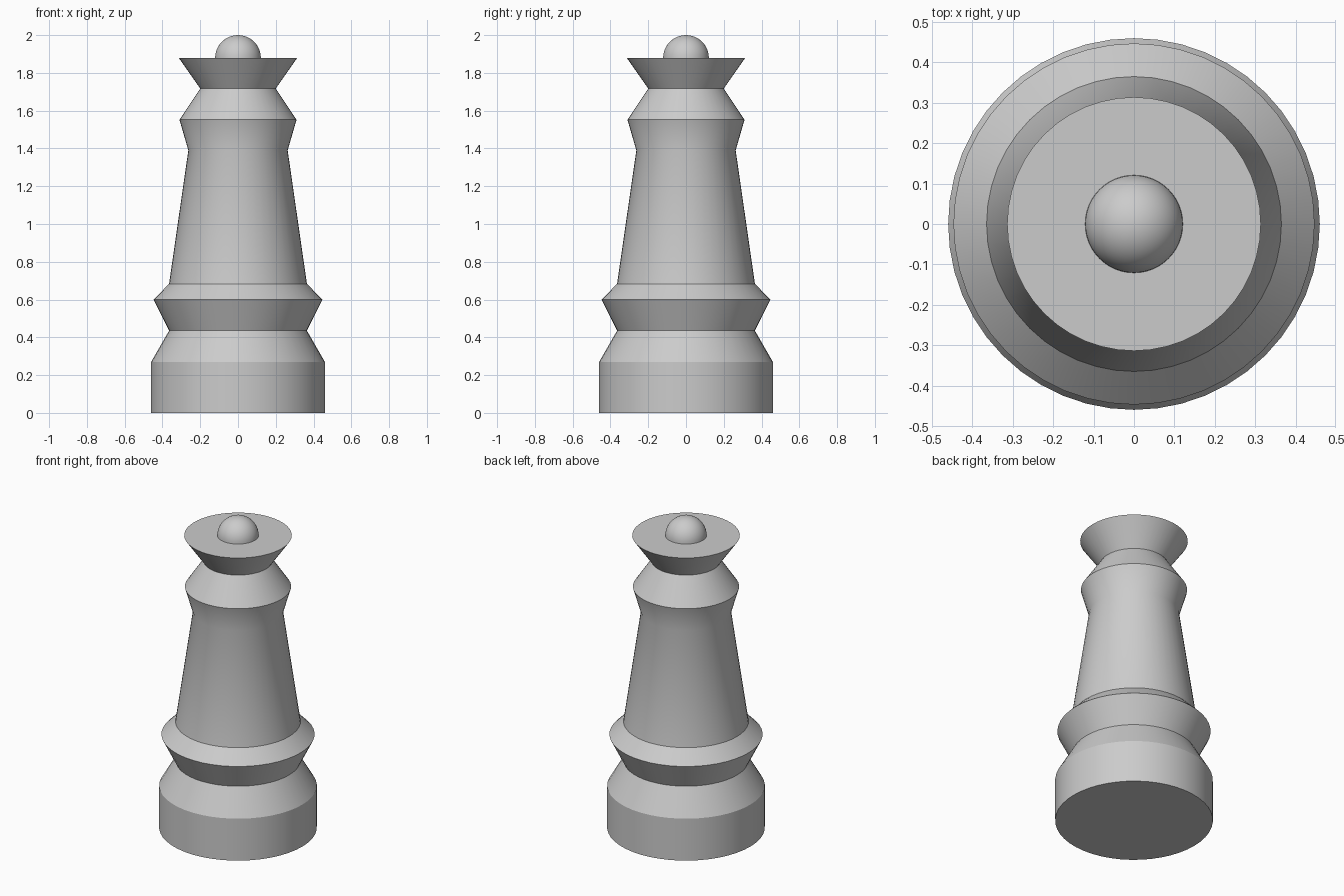
import bpy, bmesh, math

default = bpy.data.objects.get("Cube")
if default:
    bpy.data.objects.remove(default, do_unlink=True)

SEGMENTS = 48

# Single plain grey
grey = bpy.data.materials.new("plain grey")
grey.use_nodes = True
colour = (0.6, 0.6, 0.6, 1)
grey.diffuse_color = colour
grey.node_tree.nodes["Principled BSDF"].inputs["Base Color"].default_value = colour


def lathe(name, profile):
    """Spin a (radius, height) profile around z; zero radius closes an end."""
    bm = bmesh.new()
    verts = [bm.verts.new((r, 0, z)) for r, z in profile]
    edges = [bm.edges.new(pair) for pair in zip(verts, verts[1:])]
    bmesh.ops.spin(bm, geom=verts + edges, axis=(0, 0, 1), cent=(0, 0, 0),
                   angle=math.tau, steps=SEGMENTS)
    bmesh.ops.remove_doubles(bm, verts=bm.verts, dist=0.0005)
    bmesh.ops.recalc_face_normals(bm, faces=bm.faces)
    mesh = bpy.data.meshes.new(name)
    bm.to_mesh(mesh)
    bm.free()
    mesh.materials.append(grey)
    obj = bpy.data.objects.new(name, mesh)
    bpy.context.collection.objects.link(obj)
    bpy.ops.object.select_all(action='DESELECT')
    obj.select_set(True)
    bpy.context.view_layer.objects.active = obj
    bpy.ops.object.shade_smooth_by_angle(angle=math.radians(28))


# Turned body: base, waist, collar, tapered shaft, shoulder, neck and crown
lathe("turned_body", [
    (0, 0), (0.46, 0), (0.46, 0.27), (0.365, 0.435), (0.447, 0.6),
    (0.365, 0.683), (0.263, 1.39), (0.31, 1.552), (0.2, 1.717),
    (0.314, 1.88), (0, 1.88)])

# Half-round finial on the crown
RADIUS, STEPS = 0.121, 12
arc = [(RADIUS * math.cos(a), 1.879 + RADIUS * math.sin(a))
       for a in (math.pi / 2 * i / STEPS for i in range(STEPS + 1))]
lathe("finial", arc)
